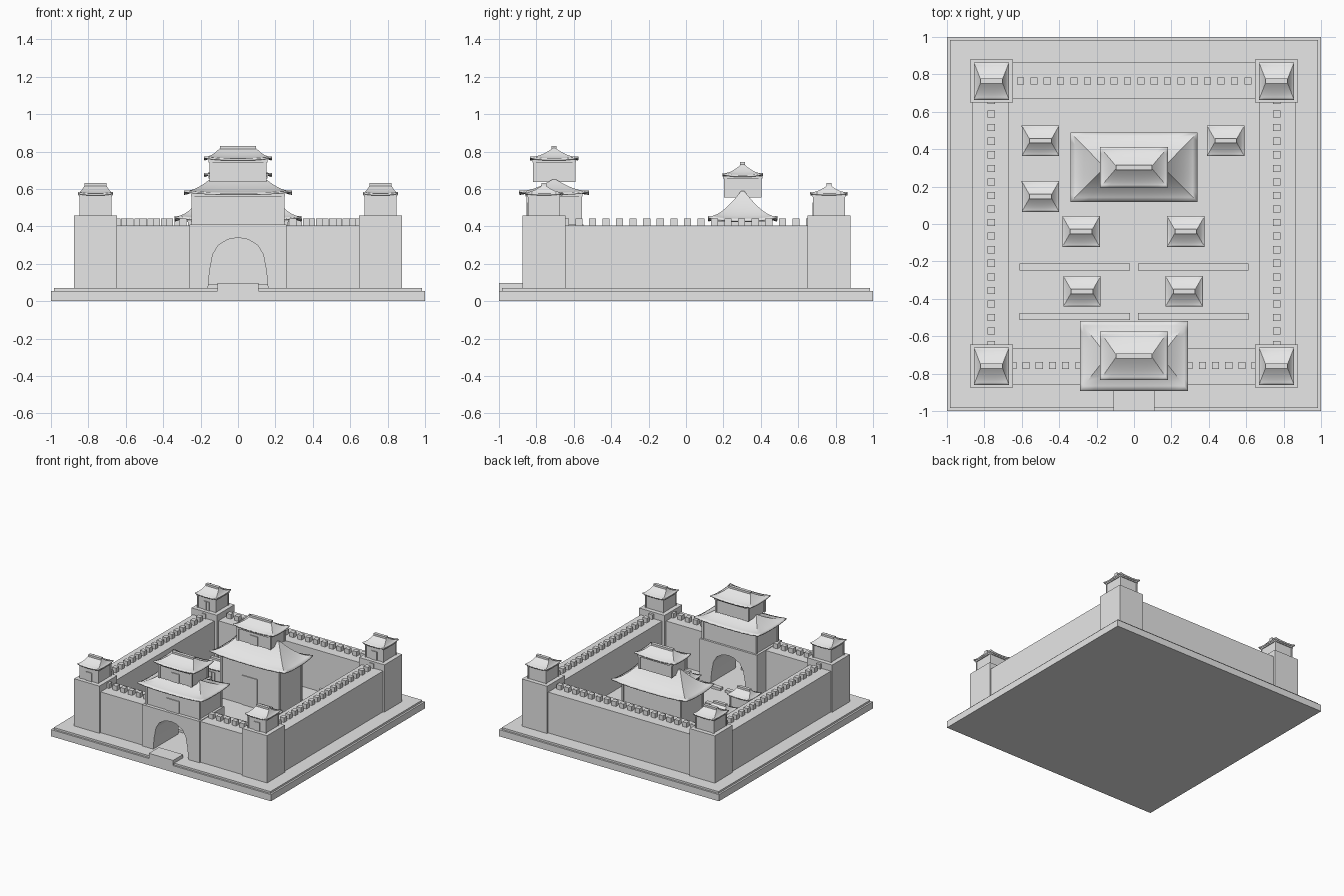
import bpy, bmesh, math
from mathutils import Vector

if "Cube" in bpy.data.objects:
    bpy.data.objects.remove(bpy.data.objects["Cube"], do_unlink=True)

GREY = (0.8, 0.8, 0.8, 1.0)
stone = bpy.data.materials.new("pale_grey_stone")
stone.use_nodes = True
stone.diffuse_color = GREY
stone.node_tree.nodes["Principled BSDF"].inputs["Base Color"].default_value = GREY


def finish(bm, name):
    bmesh.ops.recalc_face_normals(bm, faces=bm.faces[:])
    mesh = bpy.data.meshes.new(name)
    bm.to_mesh(mesh)
    bm.free()
    mesh.materials.append(stone)
    ob = bpy.data.objects.new(name, mesh)
    bpy.context.collection.objects.link(ob)
    return ob


def add_box(bm, x0, x1, y0, y1, z0, z1):
    verts = bmesh.ops.create_cube(bm, size=1)["verts"]
    for v in verts:
        v.co = Vector(((x0 + x1) / 2 + v.co.x * (x1 - x0),
                       (y0 + y1) / 2 + v.co.y * (y1 - y0),
                       (z0 + z1) / 2 + v.co.z * (z1 - z0)))


def box(name, *bounds):
    bm = bmesh.new()
    add_box(bm, *bounds)
    return finish(bm, name)


def roof(name, cx, cy, hx, hy, z, ridge_z, ridge_x, lift, cap):
    """Hipped roof with concave slopes, upturned corners and a ridge cap."""
    bm = bmesh.new()
    n, steps, rings = 8, 7, []
    for i in range(steps + 1):
        t = i / steps
        ax, ay = hx + (ridge_x - hx) * t, hy + (0.008 - hy) * t
        ring = []
        for side in range(4):
            for k in range(n):
                u = -1 + 2 * k / n
                px, py = ((u, -1), (1, u), (-u, 1), (-1, -u))[side]
                h = z + (ridge_z - z) * t ** 1.5 + lift * abs(u) ** 3 * (1 - t) ** 3
                ring.append(bm.verts.new((cx + px * ax, cy + py * ay, h)))
        rings.append(ring)
    count = 4 * n
    for low, high in zip(rings, rings[1:]):
        for k in range(count):
            j = (k + 1) % count
            bm.faces.new((low[k], low[j], high[j], high[k]))
    bm.faces.new(rings[-1])
    ob = finish(bm, name)
    shell = ob.modifiers.new("thickness", "SOLIDIFY")
    shell.thickness = 0.01
    bpy.ops.object.select_all(action="DESELECT")
    ob.select_set(True)
    bpy.context.view_layer.objects.active = ob
    bpy.ops.object.shade_smooth_by_angle(angle=math.radians(30))
    if cap:
        box(name + "_ridge", cx - ridge_x, cx + ridge_x, cy - 0.013, cy + 0.013,
            ridge_z - 0.012, ridge_z + 0.012)


def pavilion(name, cx, cy, hx, hy, z0, z1, door_w, door_h, r=0.008):
    """Walls, corner posts, top beam and double doors on the front."""
    box(name + "_walls", cx - hx, cx + hx, cy - hy, cy + hy, z0, z1)
    bm = bmesh.new()
    for sx in (-1, 1):
        for sy in (-1, 1):
            px, py = cx + sx * hx, cy + sy * hy
            add_box(bm, px - r, px + r, py - r, py + r, z0, z1)
    e = r * 1.5
    add_box(bm, cx - hx - e, cx + hx + e, cy - hy - e, cy + hy + e, z1 - 0.015, z1)
    finish(bm, name + "_posts_and_beam")
    bm = bmesh.new()
    for s in (-1, 1):
        a, b = sorted((cx + s * 0.001, cx + s * door_w))
        add_box(bm, a, b, cy - hy - 0.007, cy - hy, z0, z0 + door_h)
    finish(bm, name + "_doors")


# Plinth and entrance step
box("plinth", -1, 1, -1, 1, 0, 0.055)
box("courtyard_floor", -0.985, 0.985, -0.985, 0.985, 0.055, 0.07)
box("entrance_step", -0.11, 0.11, -1, -0.87, 0.055, 0.098)

# Perimeter walls, broken at the gate
GROUND, WALL = 0.07, 0.405
box("back_wall", -0.66, 0.66, 0.67, 0.865, GROUND, WALL)
for side, s in (("right", -1), ("left", 1)):
    a, b = sorted((s * 0.67, s * 0.865))
    box(side + "_wall", a, b, -0.66, 0.66, GROUND, WALL)
    a, b = sorted((s * 0.25, s * 0.66))
    box(side + "_front_wall", a, b, -0.86, -0.665, GROUND, WALL)

# Battlements along the centre of each wall
bm = bmesh.new()


def merlon(x, y):
    h = 0.019
    add_box(bm, x - h, x + h, y - h, y + h, WALL, WALL + 0.038)


for i in range(18):
    merlon(-0.607 + i * 0.0715, 0.765)
for s in (-1, 1):
    for i in range(19):
        merlon(s * 0.763, -0.645 + i * 0.0725)
    for i in range(6):
        merlon(s * (0.295 + i * 0.0705), -0.757)
finish(bm, "battlements")

# Corner towers with pavilions
for s in (-1, 1):
    for t in (-1, 1):
        name = ("front_" if t < 0 else "back_") + ("right" if s < 0 else "left") + "_tower"
        x, y = s * 0.762, 0.764 if t > 0 else -0.76
        box(name, x - 0.115, x + 0.115, y - 0.115, y + 0.115, GROUND, 0.458)
        pavilion(name + "_room", x, y, 0.08, 0.08, 0.458, 0.573, 0.025, 0.07, 0.005)
        roof(name + "_roof", x, y, 0.094, 0.1, 0.575, 0.62, 0.058, 0.01, True)

# Gatehouse block with an arched passage
half_arch = [(0.16, 0.07), (0.152, 0.16), (0.135, 0.25), (0.105, 0.3), (0.055, 0.33)]
outline = [(-0.26, 0.07), (-0.26, 0.41), (0.26, 0.41), (0.26, 0.07)]
outline += half_arch + [(0, 0.34)] + [(-x, z) for x, z in reversed(half_arch)]
bm = bmesh.new()
face = bm.faces.new([bm.verts.new((x, -0.873, z)) for x, z in outline])
new = bmesh.ops.extrude_face_region(bm, geom=[face])["geom"]
bmesh.ops.translate(bm, vec=(0, 0.325, 0),
                    verts=[g for g in new if isinstance(g, bmesh.types.BMVert)])
finish(bm, "gatehouse_block")

# Gatehouse storeys
pavilion("gate_lower_storey", 0, -0.705, 0.24, 0.14, 0.41, 0.575, 0.058, 0.1)
roof("gate_lower_roof", 0, -0.705, 0.29, 0.187, 0.578, 0.652, 0.15, 0.015, False)
pavilion("gate_upper_storey", 0, -0.705, 0.145, 0.105, 0.637, 0.758, 0.035, 0.075)
roof("gate_upper_roof", 0, -0.705, 0.182, 0.13, 0.762, 0.818, 0.097, 0.013, True)

# Main hall
HALL_Y = 0.303
pavilion("hall_lower_storey", 0, HALL_Y, 0.26, 0.145, GROUND, 0.44, 0.068, 0.24)
roof("hall_lower_roof", 0, HALL_Y, 0.34, 0.186, 0.435, 0.59, 0.165, 0.02, False)
pavilion("hall_upper_storey", 0, HALL_Y, 0.145, 0.093, 0.555, 0.67, 0.035, 0.075)
roof("hall_upper_roof", 0, HALL_Y, 0.182, 0.108, 0.674, 0.732, 0.097, 0.013, True)

# Courtyard houses
houses = [(-0.5, 0.445), (-0.5, 0.147), (0.49, 0.445), (-0.283, -0.04),
          (0.277, -0.04), (-0.278, -0.36), (0.268, -0.36)]
for i, (x, y) in enumerate(houses, 1):
    name = "courtyard_house_%d" % i
    pavilion(name, x, y, 0.08, 0.064, GROUND, 0.168, 0.025, 0.065, 0.005)
    roof(name + "_roof", x, y, 0.1, 0.082, 0.17, 0.213, 0.058, 0.01, True)

# Low dividing walls with a gap on the axis
for row, y in (("rear", -0.23), ("front", -0.495)):
    for side, s in (("right", -1), ("left", 1)):
        a, b = sorted((s * 0.022, s * 0.612))
        box(row + "_" + side + "_divider", a, b, y - 0.018, y + 0.018, GROUND, 0.09)
